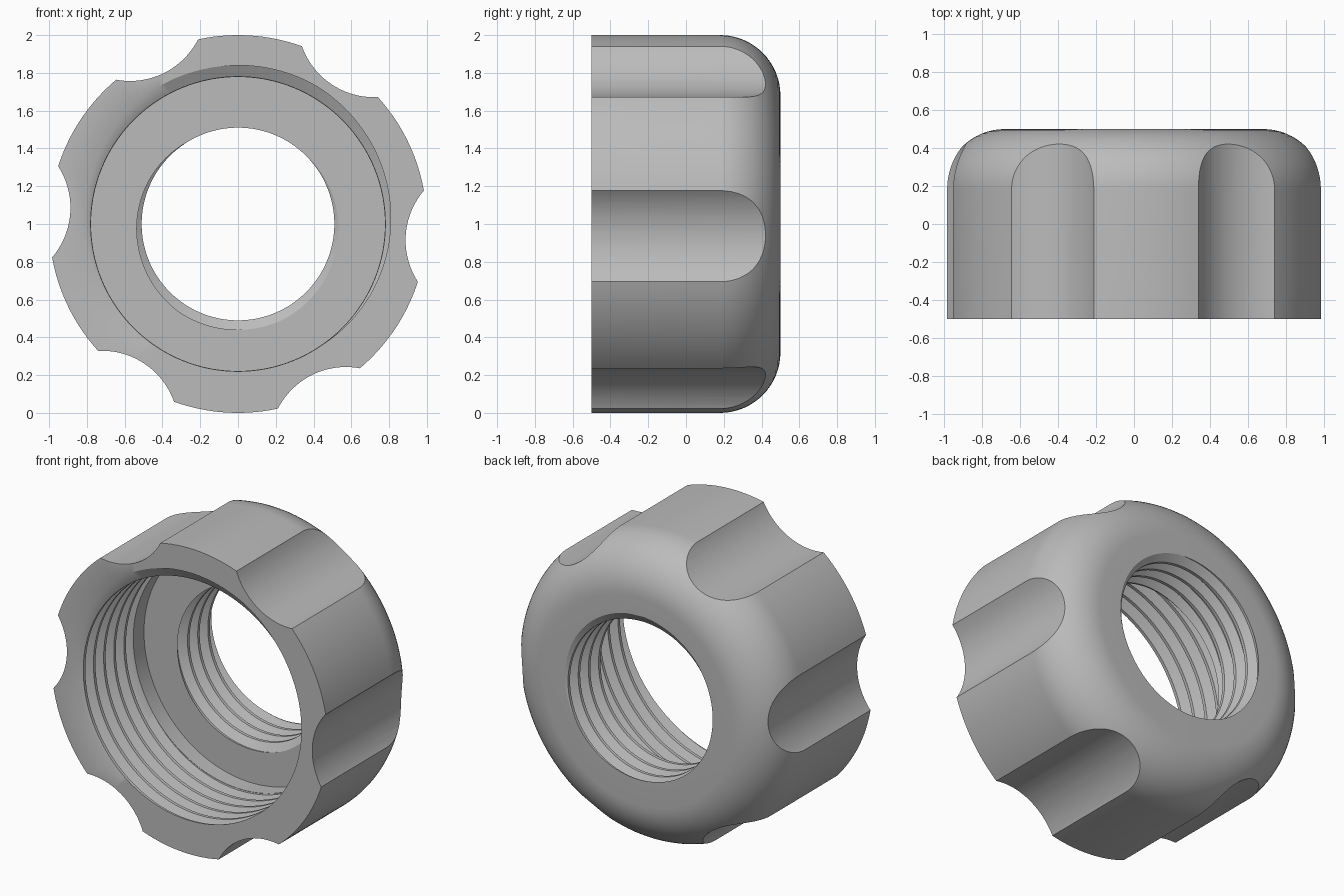
import bpy, bmesh
from math import sin, cos, pi, radians, floor

cube = bpy.data.objects.get("Cube")
if cube:
    bpy.data.objects.remove(cube, do_unlink=True)

SEGMENTS = 144
PITCH = 0.105
SHOULDER, RELIEF, FRONT, BACK = 0.14, 0.03, -0.5, 0.5

grey = bpy.data.materials.new("plain grey")
grey.use_nodes = True
colour = (0.5, 0.5, 0.5, 1)
grey.diffuse_color = colour
grey.node_tree.nodes["Principled BSDF"].inputs["Base Color"].default_value = colour


def point(radius, y, angle):
    return (radius * cos(angle), y, 1 + radius * sin(angle))


def ring(radius, y):
    """A plain circular row of the turned body."""
    return [point(radius, y, 2 * pi * k / SEGMENTS) for k in range(SEGMENTS + 1)]


def thread_rows(minor, major, start, end, origin, phase):
    """Rows that follow the helix, clipped to the two ends, back to front."""
    turns = int((end - start) / PITCH) + 3
    rows = []
    for n in range(turns, -4, -1):
        for u in (0.4, 0.08, -0.08, -0.4):
            row = []
            for k in range(SEGMENTS + 1):
                angle = 2 * pi * k / SEGMENTS
                turn = (angle - phase) / (2 * pi)
                y = min(max(origin + PITCH * (n + u - turn), start), end)
                v = (y - origin) / PITCH + turn
                d = abs(v - floor(v + 0.5))
                rise = min(max((d - 0.08) / 0.32, 0), 1)
                row.append(point(major - (major - minor) * rise, y, angle))
            rows.append(row)
    return rows


# Turned body: outer wall, rounded back, threaded bore, shoulder, wide thread
rows = [ring(1, FRONT)]
for i in range(17):
    a = i / 16 * pi / 2
    rows.append(ring(0.68 + 0.32 * cos(a), 0.18 + 0.32 * sin(a)))
rows += thread_rows(0.51, 0.56, SHOULDER, BACK, SHOULDER, radians(265))
rows += [ring(0.778, SHOULDER), ring(0.778, RELIEF)]
rows += thread_rows(0.78, 0.84, FRONT, RELIEF, FRONT, radians(90))

bm = bmesh.new()
grid = [[bm.verts.new(p) for p in row] for row in rows]
for a, b in zip(grid, grid[1:] + grid[:1]):
    for k in range(SEGMENTS):
        bm.faces.new((a[k], a[k + 1], b[k + 1], b[k]))
bmesh.ops.remove_doubles(bm, verts=bm.verts, dist=0.00002)
bmesh.ops.dissolve_degenerate(bm, edges=bm.edges, dist=0.00002)
bmesh.ops.recalc_face_normals(bm, faces=bm.faces)
mesh = bpy.data.meshes.new("ring_nut")
bm.to_mesh(mesh)
bm.free()
mesh.materials.append(grey)
nut = bpy.data.objects.new("ring_nut", mesh)
bpy.context.collection.objects.link(nut)

# Six finger grooves cut along the outer wall
cutters = []
for i in range(6):
    x, y, z = point(1.295, 0, radians(-3.8 + 60 * i))
    bpy.ops.mesh.primitive_cylinder_add(vertices=96, radius=0.405, depth=1.4,
                                        location=(x, y, z), rotation=(pi / 2, 0, 0))
    cutter = bpy.context.object
    cutter.name = "groove_cutter"
    cutter.hide_render = True
    cutter.data.materials.append(grey)
    cutters.append(cutter)
    cut = nut.modifiers.new("groove", "BOOLEAN")
    cut.operation = "DIFFERENCE"
    cut.solver = "EXACT"
    cut.object = cutter

bpy.ops.object.select_all(action="DESELECT")
nut.select_set(True)
bpy.context.view_layer.objects.active = nut
for name in [m.name for m in nut.modifiers]:
    bpy.ops.object.modifier_apply(modifier=name)
for cutter in cutters:
    bpy.data.objects.remove(cutter, do_unlink=True)
bpy.ops.object.shade_smooth_by_angle(angle=radians(30))
